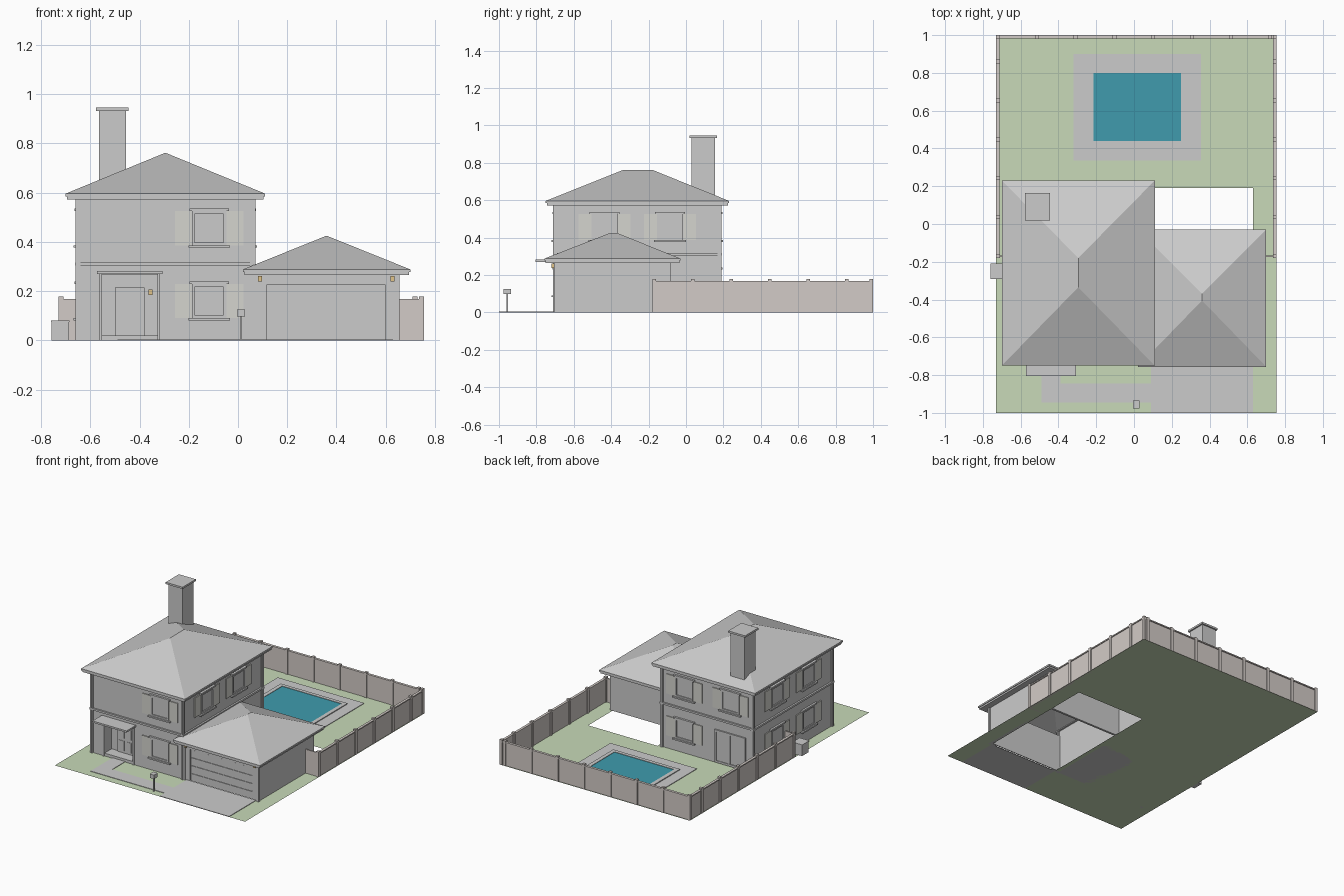
import bpy, bmesh

if "Cube" in bpy.data.objects:
    bpy.data.objects.remove(bpy.data.objects["Cube"])

def mat(name, r, g, b):
    m = bpy.data.materials.new(name)
    m.diffuse_color = (r, g, b, 1)
    m.use_nodes = True
    m.node_tree.nodes["Principled BSDF"].inputs["Base Color"].default_value = m.diffuse_color
    return m

GRASS = mat("grass", 0.58, 0.70, 0.48)
WATER = mat("water", 0.05, 0.33, 0.42)
WOOD = mat("fence_wood", 0.65, 0.60, 0.57)
SHUT = mat("shutter_paint", 0.66, 0.66, 0.62)
LAMP = mat("lamp_glow", 0.75, 0.55, 0.25)

def finish(name, bm, m=None):
    me = bpy.data.meshes.new(name)
    bm.to_mesh(me)
    bm.free()
    ob = bpy.data.objects.new(name, me)
    bpy.context.collection.objects.link(ob)
    if m:
        me.materials.append(m)
    return ob

def boxes(name, items, m=None):
    """One object from boxes given as (x0, x1, y0, y1, z0, z1)."""
    bm = bmesh.new()
    for x0, x1, y0, y1, z0, z1 in items:
        vs = bmesh.ops.create_cube(bm, size=1)["verts"]
        for v in vs:
            v.co = ((x0 + x1) / 2 + v.co.x * (x1 - x0),
                    (y0 + y1) / 2 + v.co.y * (y1 - y0),
                    (z0 + z1) / 2 + v.co.z * (z1 - z0))
    return finish(name, bm, m)

def hip_roof(name, eave, wall, ridge, z0, z1, top):
    """Hipped roof with a two-step fascia and a soffit back to the walls."""
    bm = bmesh.new()
    def ring(r, z, d=0):
        x0, x1, y0, y1 = r
        return [bm.verts.new(p) for p in ((x0 + d, y0 + d, z), (x1 - d, y0 + d, z),
                                          (x1 - d, y1 - d, z), (x0 + d, y1 - d, z))]
    zm = (z0 + z1) / 2
    rings = [ring(wall, z0), ring(eave, z0, 0.006), ring(eave, zm, 0.006), ring(eave, zm), ring(eave, z1)]
    for a, b in zip(rings, rings[1:]):
        for i in range(4):
            bm.faces.new((a[i], a[(i + 1) % 4], b[(i + 1) % 4], b[i]))
    x, ya, yb = ridge
    f, k = bm.verts.new((x, ya, top)), bm.verts.new((x, yb, top))
    a, b, c, d = rings[-1]
    for face in ((a, b, f), (b, c, k, f), (c, d, k), (d, a, f, k)):
        bm.faces.new(face)
    return finish(name, bm)

# House outline
X0, X1, Y0, Y1, H = -0.65, 0.06, -0.70, 0.18, 0.575

def on_wall(side, u0, u1, z0, z1, d0, d1):
    """Box on a house wall: u along the wall, d outward from it."""
    return {"front": (u0, u1, Y0 - d1, Y0 - d0, z0, z1),
            "back": (u0, u1, Y1 + d0, Y1 + d1, z0, z1),
            "left": (X0 - d1, X0 - d0, u0, u1, z0, z1),
            "right": (X1 + d0, X1 + d1, u0, u1, z0, z1)}[side]

def frame(side, u0, u1, z0, z1, w, d):
    return [on_wall(side, u0, u0 + w, z0, z1, 0, d), on_wall(side, u1 - w, u1, z0, z1, 0, d),
            on_wall(side, u0 + w, u1 - w, z1 - w, z1, 0, d), on_wall(side, u0 + w, u1 - w, z0, z0 + w, 0, d)]

def window(side, n, u, z0, z1):
    name = f"{side}_window_{n}"
    w = 0.07
    boxes(name + "_frame", frame(side, u - w, u + w, z0, z1, 0.011, 0.009))
    boxes(name + "_pane", [on_wall(side, u - w + 0.01, u + w - 0.01, z0 + 0.01, z1 - 0.01, -0.002, 0.002)])
    boxes(name + "_sill_and_head", [on_wall(side, u - 0.085, u + 0.085, z0 - 0.01, z0, 0, 0.018),
                                    on_wall(side, u - 0.08, u + 0.08, z1, z1 + 0.011, 0, 0.014)])
    boxes(name + "_shutters", [on_wall(side, u + s * 0.105 - 0.034, u + s * 0.105 + 0.034, z0, z1, 0, 0.006)
                               for s in (-1, 1)], SHUT)

# Lawn, open where the garage and its yard are
bm = bmesh.new()
bm.faces.new([bm.verts.new((x, y, 0)) for x, y in
              ((-0.73, -1), (0.09, -1), (0.09, 0.19), (0.63, 0.19), (0.63, -1), (0.755, -1), (0.755, 1), (-0.73, 1))])
finish("lawn", bm, GRASS)
boxes("driveway", [(0.09, 0.63, -1, -0.70, 0, 0.004)])
boxes("path", [(-0.49, 0.09, -0.945, -0.845, 0.001, 0.004), (-0.49, -0.39, -0.845, -0.70, 0.001, 0.004)])

# Pool
boxes("pool_patio", [(-0.32, 0.355, 0.335, 0.90, 0.001, 0.005)])
boxes("pool_rim", [(-0.243, 0.277, 0.415, 0.44, 0.001, 0.011), (-0.243, 0.277, 0.80, 0.825, 0.001, 0.011),
                   (-0.243, -0.215, 0.44, 0.80, 0.001, 0.011), (0.25, 0.277, 0.44, 0.80, 0.001, 0.011)])
boxes("pool_water", [(-0.215, 0.25, 0.44, 0.80, 0.001, 0.008)], WATER)

# Main house with recessed entrance
house = boxes("house_walls", [(X0, X1, Y0, Y1, 0, H)])
cutter = boxes("entrance_cutter", [(-0.552, -0.327, -0.75, -0.62, 0.02, 0.265)])
cutter.hide_render = True
cutter.hide_viewport = True
cut = house.modifiers.new("entrance", "BOOLEAN")
cut.operation = "DIFFERENCE"
cut.object = cutter
cut.solver = "EXACT"
boxes("corner_boards", [(x - 0.011, x + 0.011, y - 0.006, y + 0.006, 0, H) for x in (X0, X1) for y in (Y0, Y1)]
      + [(x - 0.006, x + 0.006, y - 0.011, y + 0.011, 0, H) for x in (X0, X1) for y in (Y0, Y1)])
boxes("belt_course", [on_wall(s, a - 0.012, b + 0.012, 0.304, 0.317, 0, 0.012) for s, a, b in
                      (("front", X0, X1), ("back", X0, X1), ("left", Y0, Y1), ("right", Y0, Y1))])
hip_roof("house_roof", (-0.70, 0.11, -0.75, 0.23), (X0, X1, Y0, Y1), (-0.295, -0.335, -0.18), 0.572, 0.596, 0.762)
boxes("chimney", [(-0.565, -0.455, 0.03, 0.155, 0.59, 0.935)])
boxes("chimney_cap", [(-0.577, -0.445, 0.018, 0.165, 0.932, 0.945)])

# Entrance
boxes("front_door", [(-0.50, -0.38, -0.628, -0.62, 0.02, 0.215)])
boxes("front_door_panels", [(x, x + 0.04, -0.631, -0.627, z, z + 0.07) for x in (-0.488, -0.432) for z in (0.035, 0.125)])
boxes("entrance_trim", [(-0.563, -0.552, -0.707, -0.70, 0, 0.27), (-0.327, -0.316, -0.707, -0.70, 0, 0.27)])
boxes("entrance_canopy", [(-0.572, -0.307, -0.805, -0.70, 0.27, 0.282)])
boxes("entrance_lamp", [(-0.363, -0.347, -0.638, -0.62, 0.185, 0.207)], LAMP)

# Windows
UP, LOW = (0.386, 0.525), (0.091, 0.228)
window("front", 1, -0.117, *UP)
window("front", 2, -0.117, *LOW)
for i, y in enumerate((-0.435, -0.085)):
    window("right", i, y, *UP)
    window("left", i, y, *UP)
    window("left", i + 2, y, *LOW)
window("back", 1, -0.115, *UP)
window("back", 2, -0.475, *UP)
window("back", 3, -0.115, *LOW)

# Back patio door
boxes("back_door_frame", frame("back", -0.595, -0.355, 0.005, 0.235, 0.014, 0.01))
boxes("back_door_panes", [on_wall("back", -0.581, -0.475, 0.019, 0.221, 0, 0.003),
                          on_wall("back", -0.475, -0.369, 0.019, 0.221, 0, 0.006)])

# Garage: hollow, open underneath
GX, GB, GH = 0.65, -0.08, 0.27
boxes("garage_walls", [(GX - 0.015, GX, Y0, GB, 0, GH), (X1, GX - 0.015, GB - 0.015, GB, 0, GH),
                       (X1, 0.115, Y0, Y0 + 0.015, 0, GH), (0.60, GX - 0.015, Y0, Y0 + 0.015, 0, GH),
                       (0.115, 0.60, Y0, Y0 + 0.015, 0.225, GH)])
boxes("garage_door", [(0.115, 0.60, -0.691, -0.685, 0, 0.225)])
boxes("garage_door_panels", [(0.12, 0.595, -0.695, -0.69, 0.003 + i * 0.056, 0.054 + i * 0.056) for i in range(4)])
boxes("garage_corner_boards", [(0.065, 0.08, -0.706, -0.70, 0, GH), (0.64, 0.656, -0.706, -0.69, 0, GH)])
boxes("garage_lamps", [(x - 0.008, x + 0.008, -0.718, -0.70, 0.238, 0.262) for x in (0.09, 0.627)], LAMP)
hip_roof("garage_roof", (0.02, 0.70, -0.756, -0.03), (X1, GX, Y0, GB), (0.36, -0.405, -0.37), 0.265, 0.288, 0.425)

# Fence with posts
FH, T = 0.168, 0.008
boxes("fence_panels", [(-0.724, -0.724 + T, -0.175, 0.995, 0, FH), (0.741, 0.741 + T, -0.175, 0.995, 0, FH),
                       (-0.724, 0.749, 0.985, 0.993, 0, FH),
                       (-0.724, X0, -0.175, -0.167, 0, FH), (GX - 0.01, 0.749, -0.175, -0.167, 0, FH)], WOOD)
ys = [-0.17 + 0.206 * i for i in range(6)]
posts = [(-0.72, y) for y in ys] + [(0.745, y) for y in ys] + [(-0.72 + 0.2055 * i, 0.99) for i in range(8)] + [(0.745, 0.99)]
boxes("fence_posts", [(x - 0.01, x + 0.01, y - 0.01, y + 0.01, 0, 0.178) for x, y in posts], WOOD)
boxes("fence_rails", [(-0.73, -0.712, -0.175, 1, FH - 0.008, FH), (0.737, 0.755, -0.175, 1, FH - 0.008, FH),
                      (-0.73, 0.755, 0.982, 1, FH - 0.008, FH)], WOOD)

# Air conditioner and mailbox
boxes("air_conditioner", [(-0.757, -0.687, -0.287, -0.213, 0, 0.074), (-0.76, -0.684, -0.29, -0.21, 0.074, 0.081)])
boxes("mailbox_post", [(0.008, 0.017, -0.96, -0.951, 0, 0.10)])
boxes("mailbox", [(-0.005, 0.028, -0.976, -0.935, 0.097, 0.125)])
